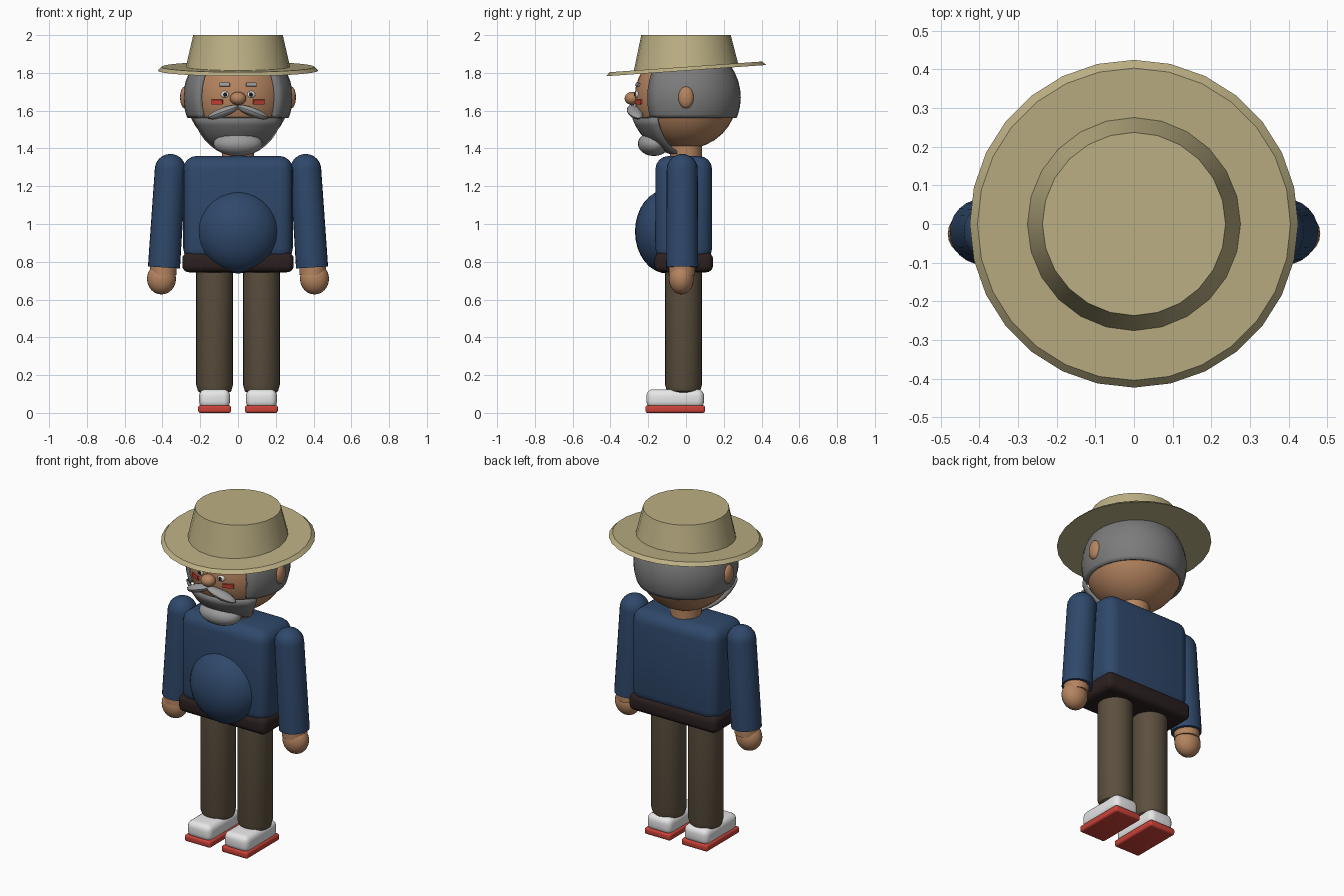
import bpy, bmesh, math
from mathutils import Matrix, Vector, Euler

cube = bpy.data.objects.get("Cube")
if cube:
    bpy.data.objects.remove(cube)


def material(name, r, g, b):
    m = bpy.data.materials.new(name)
    m.use_nodes = True
    m.diffuse_color = (r, g, b, 1)
    m.node_tree.nodes["Principled BSDF"].inputs["Base Color"].default_value = (r, g, b, 1)
    return m


SKIN = material("skin", .46, .23, .115)
HAIR = material("dark grey hair", .2, .2, .2)
PALE = material("pale grey hair", .33, .33, .33)
STRAW = material("straw", .5, .43, .23)
NAVY = material("navy cloth", .028, .065, .145)
LEATHER = material("dark leather", .025, .014, .014)
BROWN = material("brown cloth", .105, .078, .048)
WHITE = material("white", .8, .8, .8)
RED = material("red", .6, .055, .04)
BLACK = material("black", .01, .01, .01)

made = []


def finish(name, bm, mat):
    mesh = bpy.data.meshes.new(name)
    bmesh.ops.recalc_face_normals(bm, faces=bm.faces)
    bm.to_mesh(mesh)
    bm.free()
    mesh.materials.append(mat)
    ob = bpy.data.objects.new(name, mesh)
    bpy.context.collection.objects.link(ob)
    made.append(ob)
    return ob


def place(bm, loc, rot=(0, 0, 0)):
    turn = Euler([math.radians(a) for a in rot]).to_matrix().to_4x4()
    bm.transform(Matrix.Translation(loc) @ turn)


def ball(name, mat, loc, radii, rot=(0, 0, 0), seg=24):
    bm = bmesh.new()
    bmesh.ops.create_uvsphere(bm, u_segments=seg, v_segments=seg // 2, radius=1)
    bm.transform(Matrix.Diagonal((*radii, 1)))
    place(bm, loc, rot)
    return finish(name, bm, mat)


def box(name, mat, loc, size, bevel=0, rot=(0, 0, 0)):
    bm = bmesh.new()
    bmesh.ops.create_cube(bm, size=1)
    bm.transform(Matrix.Diagonal((*size, 1)))
    if bevel:
        bmesh.ops.bevel(bm, geom=bm.edges[:], offset=bevel, segments=4,
                        profile=.5, affect='EDGES')
    place(bm, loc, rot)
    return finish(name, bm, mat)


def lathe(name, mat, profile, loc=(0, 0, 0), rot=(0, 0, 0), seg=24, slope=0):
    """Turn (radius, height) points about z; slope tilts the lowest ring."""
    bm = bmesh.new()
    rings = []
    for i, (r, z) in enumerate(profile):
        ring = []
        for k in range(seg):
            a = math.tau * k / seg + math.pi / 2
            y = r * math.sin(a)
            ring.append(bm.verts.new((r * math.cos(a), y, z + (slope * y if i == 0 else 0))))
        rings.append(ring)
    for lo, hi in zip(rings, rings[1:]):
        for k in range(seg):
            n = (k + 1) % seg
            bm.faces.new((lo[k], lo[n], hi[n], hi[k]))
    bm.faces.new(rings[0][::-1])
    bm.faces.new(rings[-1])
    place(bm, loc, rot)
    return finish(name, bm, mat)


def shell(name, mat, centre, radius, cut_z, above, thickness, keep):
    """Part of a hollow sphere, cut at a height and by angle from the front."""
    bm = bmesh.new()
    bmesh.ops.create_uvsphere(bm, u_segments=32, v_segments=20, radius=radius)
    place(bm, centre)
    bmesh.ops.bisect_plane(bm, geom=bm.verts[:] + bm.edges[:] + bm.faces[:],
                           plane_co=(0, 0, cut_z), plane_no=(0, 0, 1),
                           clear_inner=above, clear_outer=not above)
    gone = []
    for f in bm.faces:
        c = f.calc_center_median()
        if not keep(math.degrees(math.atan2(abs(c.x), -c.y))):
            gone.append(f)
    bmesh.ops.delete(bm, geom=gone, context='FACES')
    ob = finish(name, bm, mat)
    # Normals of an open shell: make them point away from the centre
    mesh = ob.data
    f = mesh.polygons[0]
    if f.normal.dot(f.center - Vector(centre)) < 0:
        mesh.flip_normals()
    mod = ob.modifiers.new("thickness", 'SOLIDIFY')
    mod.thickness = thickness
    mod.offset = -1
    return ob


# Head, hair and beard
ball("head", SKIN, (0, 0, 1.67), (.272, .272, .272), seg=32)
shell("hair", HAIR, (0, 0, 1.67), .29, 1.56, True, .03, lambda a: a > 45)
shell("beard", HAIR, (0, 0, 1.66), .302, 1.56, False, .015, lambda a: a < 56.25)
ball("chin_beard", PALE, (0, -.17, 1.425), (.13, .085, .065))
ball("nose", SKIN, (0, -.285, 1.665), (.043, .04, .035))
lathe("neck", SKIN, [(.085, 1.3), (.085, 1.45)])

# Hat
lathe("hat_crown", STRAW, [(.278, 1.822), (.237, 2.0)], slope=.07)
lathe("hat_brim", STRAW, [(.425, -.01), (.405, .01)], (0, 0, 1.822), (4, 0, 0), seg=28)

# Torso
box("torso", NAVY, (0, -.012, 1.08), (.58, .3, .56), .07)
ball("belly", NAVY, (0, -.1, .96), (.222, .17, .222), seg=32)
box("belt", LEATHER, (0, -.012, .797), (.59, .31, .105), .035)

# Upright arm outline with a domed shoulder
arm = [(.085, 0), (.082, .52)]
for step in range(1, 7):
    t = math.radians(step * 14)
    arm.append((.082 * math.cos(t), .52 + .082 * math.sin(t)))
leg = [(.065, .1), (.088, .115), (.098, .15), (.098, .8)]

for s, side in ((1, "left"), (-1, "right")):
    # Face details
    ball(side + "_ear", SKIN, (s * .282, 0, 1.67), (.025, .042, .058), seg=16)
    ball(side + "_moustache", PALE, (s * .078, -.27, 1.592), (.09, .04, .024),
         (0, s * 20, s * 14), seg=16)
    ball(side + "_eye", WHITE, (s * .07, -.26, 1.686), (.022, .01, .018), (0, 0, s * 15), seg=16)
    ball(side + "_pupil", BLACK, (s * .068, -.269, 1.686), (.011, .006, .011), seg=12)
    box(side + "_eyebrow", PALE, (s * .07, -.256, 1.738), (.055, .009, .018), 0, (-14, 0, s * 15))
    box(side + "_cheek", RED, (s * .11, -.25, 1.646), (.062, .009, .024), 0, (5, 0, s * 24))

    # Arm and hand
    lathe(side + "_arm", NAVY, arm, (s * .392, -.02, .77), (0, -s * 3.7, 0))
    lathe(side + "_wrist", SKIN, [(.07, .73), (.07, .78)], (s * .396, -.022, 0))
    ball(side + "_hand", SKIN, (s * .405, -.025, .71), (.077, .066, .083))

    # Leg and shoe
    lathe(side + "_leg", BROWN, leg, (s * .124, -.013, 0))
    box(side + "_shoe", WHITE, (s * .124, -.057, .075), (.164, .305, .1), .035)
    box(side + "_sole", RED, (s * .124, -.057, .02), (.174, .315, .04), .012)

# Smooth shading with crisp edges
bpy.ops.object.select_all(action='DESELECT')
for ob in made:
    ob.select_set(True)
bpy.context.view_layer.objects.active = made[0]
bpy.ops.object.shade_smooth_by_angle(angle=math.radians(35))
